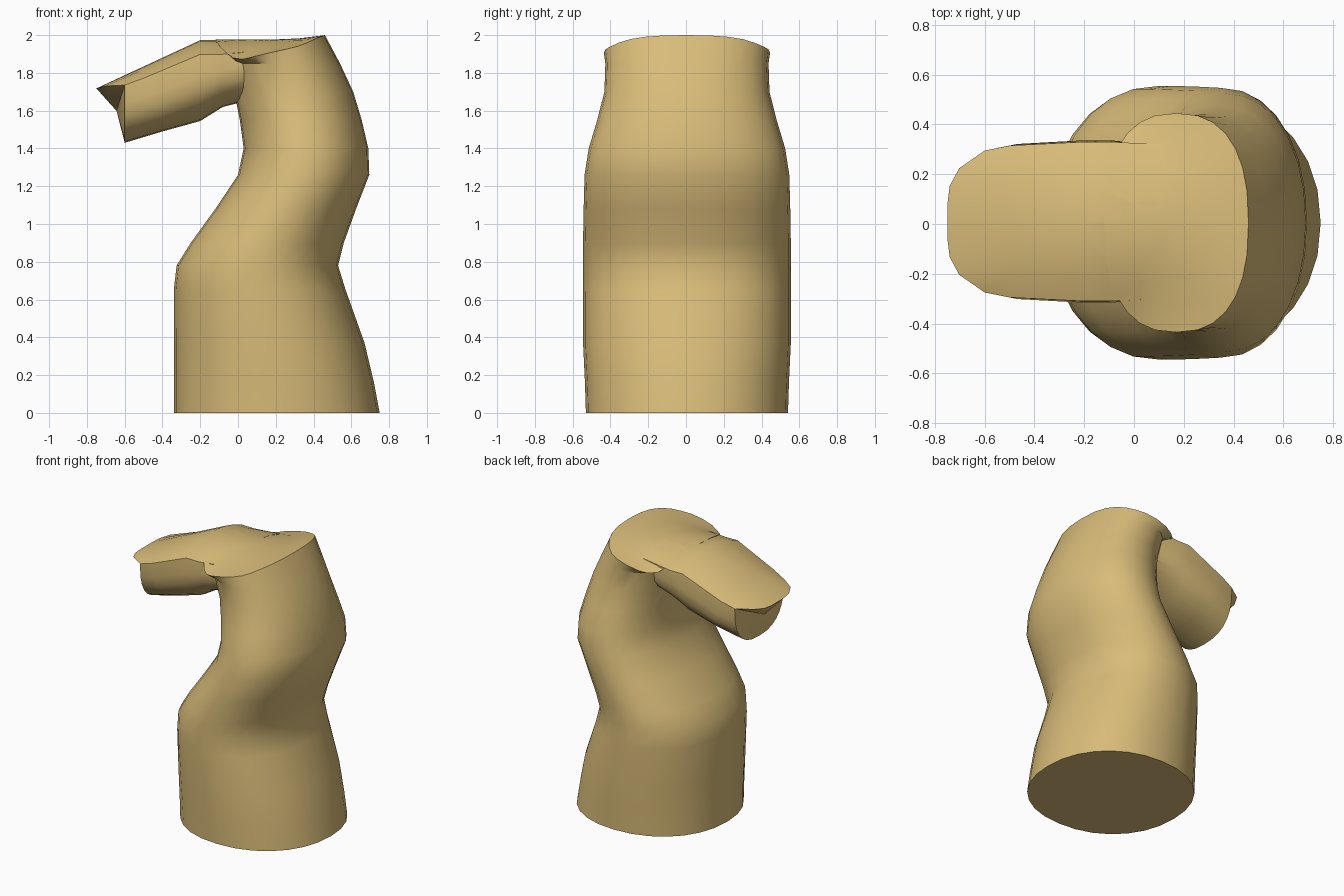
import bpy, bmesh, math

if "Cube" in bpy.data.objects:
    bpy.data.objects.remove(bpy.data.objects["Cube"])

N = 28


def lerp_table(x, table):
    """Piecewise linear lookup."""
    if x <= table[0][0]:
        return table[0][1]
    for (xa, ya), (xb, yb) in zip(table, table[1:]):
        if x <= xb:
            return ya + (yb - ya) * (x - xa) / (xb - xa)
    return table[-1][1]


def top_z(x, y):
    """Height of the gently crowned upper surface."""
    ridge = lerp_table(x, [(-.75, 1.72), (-.2, 1.975), (.3, 1.98), (.46, 2.0)])
    drop = lerp_table(x, [(-.75, .0), (-.6, .07), (0, .085), (.2, .05), (.46, .01)])
    return ridge - drop * min((y / .33) ** 2, 1.3)


def loft(name, rings):
    """Skin closed rings and close both ends with a fan."""
    bm = bmesh.new()
    loops = [[bm.verts.new(p) for p in r] for r in rings]
    for a, b in zip(loops, loops[1:]):
        for i in range(len(a)):
            j = (i + 1) % len(a)
            bm.faces.new((a[i], a[j], b[j], b[i]))
    for loop in (loops[0], loops[-1]):
        mid = bm.verts.new([sum(v.co[k] for v in loop) / len(loop) for k in range(3)])
        for i in range(len(loop)):
            bm.faces.new((loop[i], loop[(i + 1) % len(loop)], mid))
    bmesh.ops.recalc_face_normals(bm, faces=bm.faces)
    mesh = bpy.data.meshes.new(name)
    bm.to_mesh(mesh)
    bm.free()
    ob = bpy.data.objects.new(name, mesh)
    bpy.context.collection.objects.link(ob)
    return ob


def spow(v, e):
    return math.copysign(abs(v) ** e, v)


def oval(x0, x1, hy, e=.93):
    cx, rx = (x0 + x1) / 2, (x1 - x0) / 2
    pts = []
    for i in range(N):
        a = math.tau * i / N
        pts.append((cx + rx * spow(math.cos(a), e), .005 + hy * spow(math.sin(a), e)))
    return pts


# Trunk: z, left x, right x, half depth
trunk = [(0, -.34, .75, .535), (.16, -.34, .72, .54), (.37, -.34, .67, .55),
         (.65, -.34, .57, .55), (.78, -.325, .53, .55), (.9, -.25, .56, .55),
         (1.08, -.12, .625, .547), (1.26, 0, .695, .542), (1.4, .03, .69, .52),
         (1.55, .01, .655, .475), (1.7, -.02, .61, .437), (1.85, -.06, .54, .432)]
rings = [[(x, y, z) for x, y in oval(a, b, h)] for z, a, b, h in trunk]
rim = oval(-.12, .46, .44, .82)
for s in (1, .75, .5, .25):
    rings.append([(.17 + (x - .17) * s, y * s, top_z(.17 + (x - .17) * s, y * s))
                  for x, y in rim])
body = loft("bent_trunk", rings)


# Overhanging branch: flat crowned top, rounded underside
def branch_ring(xt, xb, zb, w, bulge, tip=0):
    pts = []
    for i in range(9):
        t = -1 + i / 4
        x, y = xt + tip * t ** 4, w * t
        pts.append((x, y + .01, top_z(x, y) - .002))
    edge_x, edge_z = pts[-1][0], pts[-1][2]
    for i in range(1, 14):
        a = math.pi * i / 14
        f = math.sin(a) ** .75
        y = (w + bulge * math.sin(2 * min(a, math.pi - a))) * spow(math.cos(a), .8)
        pts.append((edge_x + (xb - edge_x) * f, y + .01, edge_z + (zb - edge_z) * f))
    return pts


branch = loft("branch", [
    branch_ring(-.75, -.6, 1.43, .285, .0, .15),
    branch_ring(-.5, -.4, 1.49, .305, .03),
    branch_ring(-.2, -.2, 1.545, .32, .03),
    branch_ring(-.1, -.08, 1.62, .32, .03),
    branch_ring(.12, .12, 1.67, .31, .0)])

# Join both into one clean skin
mod = body.modifiers.new("join", 'BOOLEAN')
mod.operation = 'UNION'
mod.solver = 'EXACT'
mod.object = branch
bpy.context.view_layer.objects.active = body
body.select_set(True)
bpy.ops.object.modifier_apply(modifier=mod.name)
bpy.data.objects.remove(branch)
bpy.ops.object.shade_smooth_by_angle(angle=math.radians(40))

# Sandy colour
mat = bpy.data.materials.new("sand")
mat.diffuse_color = (.69, .5, .19, 1)
mat.use_nodes = True
mat.node_tree.nodes["Principled BSDF"].inputs["Base Color"].default_value = mat.diffuse_color
body.data.materials.clear()
body.data.materials.append(mat)
